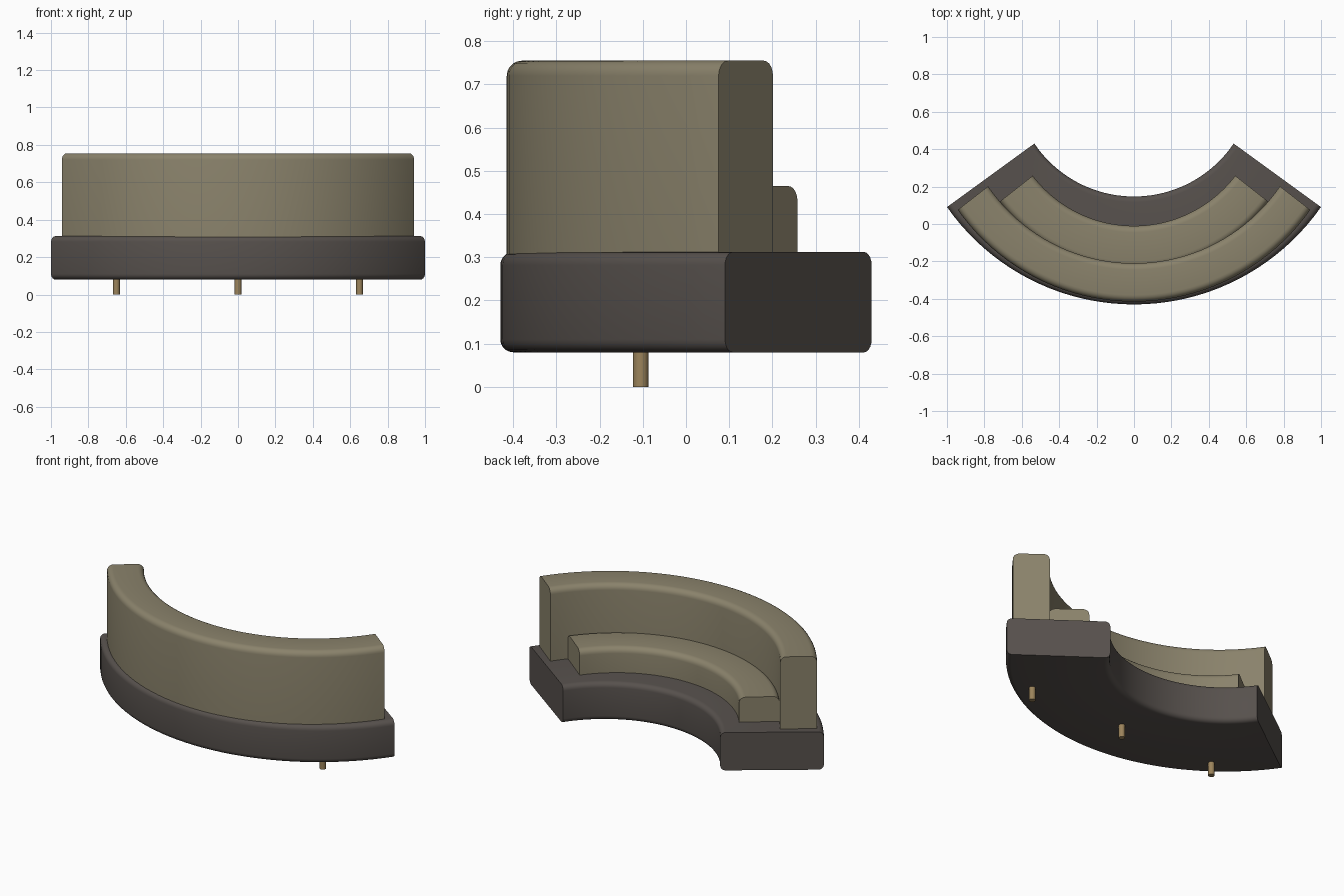
import bpy, bmesh, math

cube = bpy.data.objects.get("Cube")
if cube:
    bpy.data.objects.remove(cube)


def material(name, rgb):
    m = bpy.data.materials.new(name)
    m.use_nodes = True
    m.diffuse_color = (*rgb, 1)
    bsdf = next(n for n in m.node_tree.nodes if n.type == 'BSDF_PRINCIPLED')
    bsdf.inputs["Base Color"].default_value = (*rgb, 1)
    bsdf.inputs["Roughness"].default_value = 0.8
    return m


charcoal = material("charcoal fabric", (0.095, 0.082, 0.074))
olive = material("olive fabric", (0.255, 0.225, 0.148))
brass = material("brass", (0.33, 0.23, 0.105))


def rounded_rect(r0, r1, z0, z1, b_low, b_high, steps=5):
    """Cross-section as (radius, height) pairs with rounded corners."""
    pts = []
    corners = [(r1, z1, -1, -1, b_high, 0), (r0, z1, 1, -1, b_high, 90),
               (r0, z0, 1, 1, b_low, 180), (r1, z0, -1, 1, b_low, 270)]
    for r, z, sr, sz, b, start in corners:
        if b == 0:
            pts.append((r, z))
            continue
        for i in range(steps + 1):
            a = math.radians(start + 90 * i / steps)
            pts.append((r + sr * b + b * math.cos(a), z + sz * b + b * math.sin(a)))
    return pts


def arc_sweep(name, profile, centre_y, half_angle, flare, mat, segments=40):
    """Sweep a cross-section along an arc bulging to the front, with flat end caps."""
    bm = bmesh.new()
    outer = max(r for r, z in profile)
    rings = []
    for i in range(segments + 1):
        t = 2 * i / segments - 1
        ring = []
        for r, z in profile:
            a = math.radians(t * (half_angle + flare * (outer - r)))
            ring.append(bm.verts.new((r * math.sin(a), centre_y - r * math.cos(a), z)))
        rings.append(ring)
    n = len(profile)
    for a, b in zip(rings, rings[1:]):
        for j in range(n):
            k = (j + 1) % n
            bm.faces.new((a[j], a[k], b[k], b[j]))
    bm.faces.new(rings[0])
    bm.faces.new(rings[-1])
    bmesh.ops.recalc_face_normals(bm, faces=bm.faces)
    mesh = bpy.data.meshes.new(name)
    bm.to_mesh(mesh)
    bm.free()
    obj = bpy.data.objects.new(name, mesh)
    bpy.context.collection.objects.link(obj)
    mesh.materials.append(mat)
    smooth(obj)
    return obj


def smooth(obj):
    bpy.ops.object.select_all(action='DESELECT')
    obj.select_set(True)
    bpy.context.view_layer.objects.active = obj
    bpy.ops.object.shade_smooth_by_angle(angle=math.radians(35))


# Upholstered parts of the curved bench
arc_sweep("base", rounded_rect(0.643, 1.22, 0.08, 0.312, 0.03, 0.03),
          0.79, 55.0, 1.6, charcoal)
arc_sweep("backrest", rounded_rect(0.945, 1.15, 0.29, 0.755, 0, 0.035),
          0.735, 55.0, 3.0, olive)
arc_sweep("seat", rounded_rect(0.68, 0.905, 0.29, 0.465, 0, 0.035),
          0.67, 52.5, 1.0, olive)

# Feet
for label, x in (("right", -0.65), ("middle", 0), ("left", 0.65)):
    bpy.ops.mesh.primitive_cylinder_add(vertices=16, radius=0.018, depth=0.1,
                                        location=(x, -0.105, 0.05))
    foot = bpy.context.object
    foot.name = label + "_foot"
    foot.data.materials.append(brass)
    smooth(foot)
